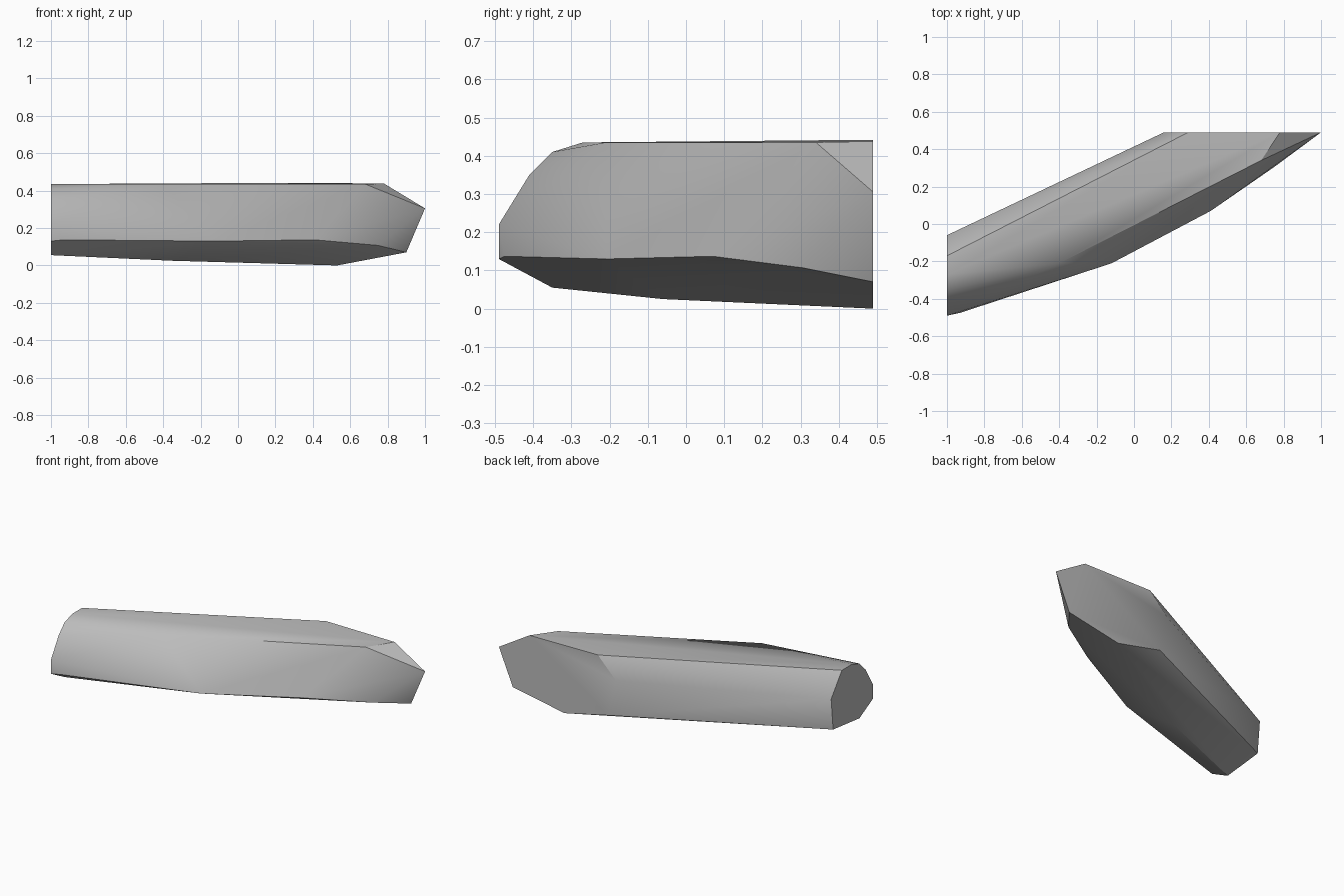
import bpy
import bmesh
import math

# Remove the default cube if present
default = bpy.data.objects.get("Cube")
if default:
    bpy.data.objects.remove(default, do_unlink=True)


def make_material(name, value):
    mat = bpy.data.materials.new(name)
    mat.use_nodes = True
    colour = (value, value, value, 1.0)
    mat.diffuse_color = colour
    mat.node_tree.nodes["Principled BSDF"].inputs["Base Color"].default_value = colour
    return mat


def hull_object(name, points, mat):
    """Wrap a faceted convex body around the given corner points."""
    bm = bmesh.new()
    for point in points:
        bm.verts.new(point)
    result = bmesh.ops.convex_hull(bm, input=bm.verts[:])
    spare = [g for g in result["geom_interior"] if isinstance(g, bmesh.types.BMVert)]
    bmesh.ops.delete(bm, geom=spare, context="VERTS")
    # Merge the flat cut faces into single polygons
    bmesh.ops.dissolve_limit(bm, angle_limit=math.radians(1),
                             verts=bm.verts[:], edges=bm.edges[:])
    bmesh.ops.recalc_face_normals(bm, faces=bm.faces[:])
    mesh = bpy.data.meshes.new(name)
    bm.to_mesh(mesh)
    bm.free()
    mesh.materials.append(mat)
    obj = bpy.data.objects.new(name, mesh)
    bpy.context.collection.objects.link(obj)
    return obj


# Flat cut at the narrow end: profile in y, z
end_x = -1.0
end_profile = [(-.49, .13), (-.49, .22), (-.41, .35), (-.35, .41), (-.27, .435),
               (-.17, .435), (-.06, .29), (-.08, .085), (-.35, .055)]

# Flat cut along the back: profile in x, z
back_y = .49
back_profile = [(1, .305), (.78, .438), (.29, .442), (.16, .31),
                (.215, .07), (.53, 0), (.9, .07)]

# Corners between the cuts: upper rim, lower front rim, underside
upper_rim = [(-.4, -.21, .435), (.68, .34, .435)]
lower_rim = [(-.93, -.475, .137), (-.12, -.21, .13), (.41, .07, .137), (.75, .305, .107)]
underside = [(-.35, -.06, .025)]

points = [(end_x, y, z) for y, z in end_profile]
points += [(x, back_y, z) for x, z in back_profile]
points += upper_rim + lower_rim + underside

stone = hull_object("stone_slab", points, make_material("stone grey", .5))

# Soft shading over gentle bends, crisp edges elsewhere
bpy.ops.object.select_all(action="DESELECT")
stone.select_set(True)
bpy.context.view_layer.objects.active = stone
bpy.ops.object.shade_smooth_by_angle(angle=math.radians(30))
